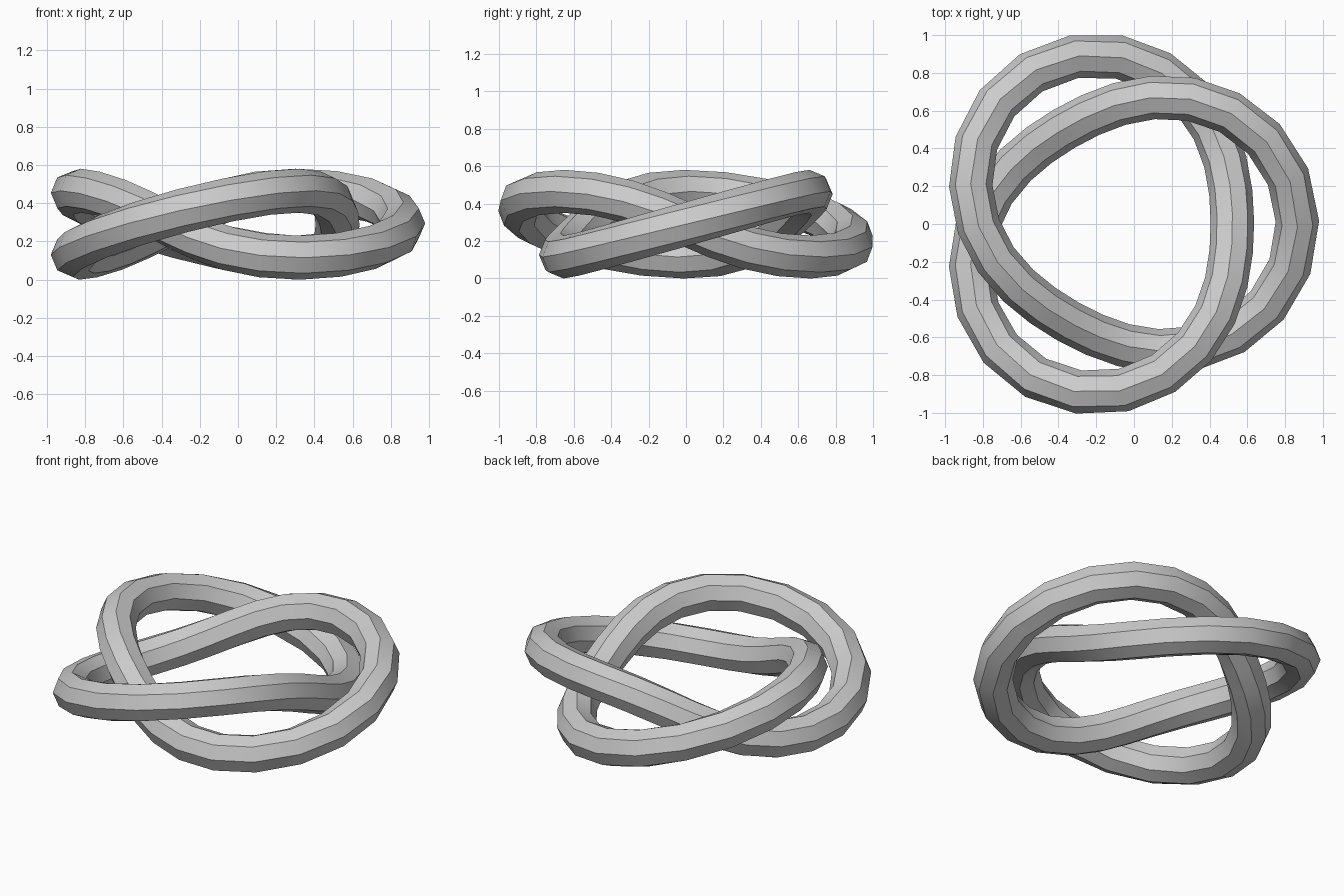
import bpy, bmesh, math
from mathutils import Vector

cube = bpy.data.objects.get("Cube")
if cube:
    bpy.data.objects.remove(cube, do_unlink=True)

RING, SWING, TUBE = 0.76, 0.172, 0.115    # knot radius, strand swing, tube radius
SEGMENTS, SIDES = 48, 8
CENTRE = Vector((-0.067, 0, 0.29))


def knot_point(u):
    """Centre line of the trefoil: two turns round, three waves."""
    r = RING + SWING * math.cos(1.5 * u)
    return CENTRE + Vector((r * math.cos(u), r * math.sin(u),
                            SWING * 1.02 * math.sin(1.5 * u)))


# Sweep an octagon along the closed centre line
bm = bmesh.new()
rings = []
for i in range(SEGMENTS):
    u = 4 * math.pi * i / SEGMENTS + 0.015
    tangent = (knot_point(u + 0.01) - knot_point(u - 0.01)).normalized()
    side = tangent.cross(Vector((0, 0, 1))).normalized()
    up = side.cross(tangent)
    ring = []
    for j in range(SIDES):
        a = 2 * math.pi * j / SIDES
        ring.append(bm.verts.new(
            knot_point(u) + TUBE * (side * math.cos(a) + up * math.sin(a))))
    rings.append(ring)

for i, ring in enumerate(rings):
    following = rings[(i + 1) % SEGMENTS]
    for j in range(SIDES):
        k = (j + 1) % SIDES
        bm.faces.new((ring[j], ring[k], following[k], following[j]))
bmesh.ops.recalc_face_normals(bm, faces=bm.faces)

mesh = bpy.data.meshes.new("knot_tube")
bm.to_mesh(mesh)
bm.free()
knot = bpy.data.objects.new("knot_tube", mesh)
bpy.context.collection.objects.link(knot)

# Plain grey material
grey = bpy.data.materials.new("light_grey")
grey.use_nodes = True
colour = (0.6, 0.6, 0.6, 1)
grey.diffuse_color = colour
grey.node_tree.nodes["Principled BSDF"].inputs["Base Color"].default_value = colour
mesh.materials.append(grey)

# Smooth along the strand, crisp lengthwise edges
bpy.ops.object.select_all(action='DESELECT')
knot.select_set(True)
bpy.context.view_layer.objects.active = knot
bpy.ops.object.shade_smooth_by_angle(angle=math.radians(30))
